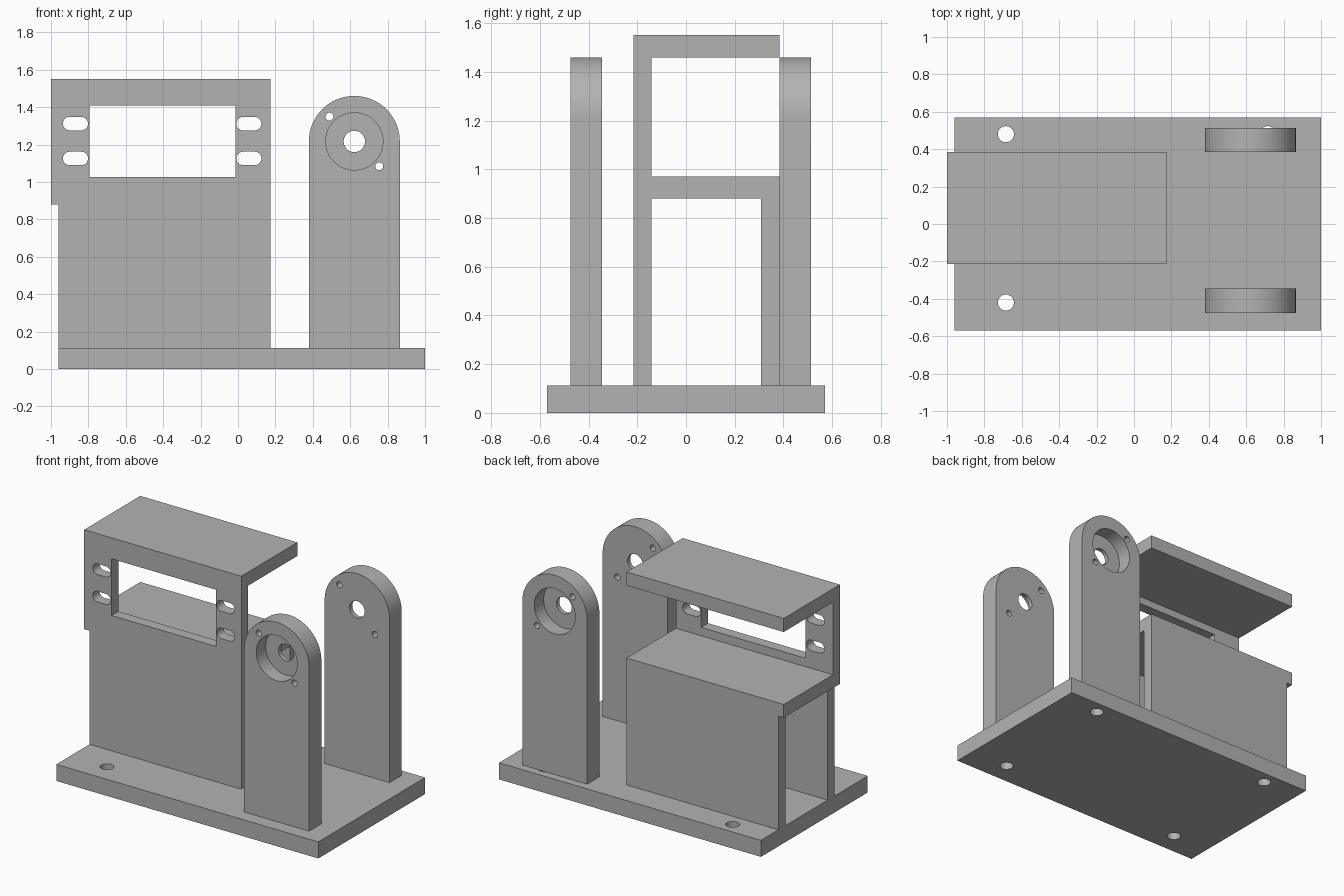
import bpy, bmesh
from math import pi, cos, sin, radians
from mathutils import Matrix, Vector

cube = bpy.data.objects.get("Cube")
if cube:
    bpy.data.objects.remove(cube, do_unlink=True)

grey = bpy.data.materials.new("plain grey")
grey.use_nodes = True
COLOUR = (0.45, 0.45, 0.45, 1)
grey.diffuse_color = COLOUR
grey.node_tree.nodes["Principled BSDF"].inputs["Base Color"].default_value = COLOUR


def arc(cx, cy, r, start, end, n):
    """Points along an arc, angles in degrees."""
    step = (end - start) / n
    return [(cx + r * cos(radians(start + i * step)),
             cy + r * sin(radians(start + i * step))) for i in range(n + 1)]


def circle(cx, cy, r, n=48):
    return arc(cx, cy, r, 0, 360, n)[:-1]


def rect(a0, a1, b0, b1):
    return [(a0, b0), (a1, b0), (a1, b1), (a0, b1)]


def prism(name, points, lo, hi, axis):
    """Extrude a 2D profile from lo to hi along axis x (y,z), y (x,z) or z (x,y)."""
    place = {"x": lambda a, b: Vector((lo, a, b)),
             "y": lambda a, b: Vector((a, lo, b)),
             "z": lambda a, b: Vector((a, b, lo))}[axis]
    move = Vector([(hi - lo) * (axis == k) for k in "xyz"])
    bm = bmesh.new()
    face = bm.faces.new([bm.verts.new(place(a, b)) for a, b in points])
    top = bmesh.ops.extrude_face_region(bm, geom=[face])
    verts = [g for g in top["geom"] if isinstance(g, bmesh.types.BMVert)]
    bmesh.ops.translate(bm, verts=verts, vec=move)
    bmesh.ops.recalc_face_normals(bm, faces=bm.faces)
    mesh = bpy.data.meshes.new(name)
    bm.to_mesh(mesh)
    bm.free()
    mesh.materials.append(grey)
    obj = bpy.data.objects.new(name, mesh)
    bpy.context.collection.objects.link(obj)
    return obj


def activate(obj):
    bpy.ops.object.select_all(action="DESELECT")
    obj.select_set(True)
    bpy.context.view_layer.objects.active = obj


def cut(obj, points, lo, hi, axis):
    """Subtract an extruded profile from obj."""
    cutter = prism("cutter", points, lo, hi, axis)
    cutter.hide_render = True
    activate(obj)
    mod = obj.modifiers.new("cut", "BOOLEAN")
    mod.operation = "DIFFERENCE"
    mod.solver = "EXACT"
    mod.object = cutter
    bpy.ops.object.modifier_apply(modifier=mod.name)
    bpy.data.objects.remove(cutter, do_unlink=True)


def smooth(obj):
    activate(obj)
    bpy.ops.object.shade_smooth_by_angle(angle=radians(30))


# Base plate with four screw holes
BASE_TOP = 0.112
base = prism("base_plate", rect(-0.96, 1, -0.57, 0.57), 0, BASE_TOP, "z")
for x in (-0.685, 0.715):
    for y in (-0.42, 0.48):
        cut(base, circle(x, y, 0.043), -0.1, 0.2, "z")
smooth(base)

# Bracket: front wall, top plate and shelf as one profile
LEFT, STEP, RIGHT = -1, -0.96, 0.175
FRONT, INNER, BACK = -0.215, -0.142, 0.384
bracket = prism("bracket", [
    (FRONT, BASE_TOP), (INNER, BASE_TOP), (INNER, 0.88), (0.308, 0.88),
    (0.308, BASE_TOP), (BACK, BASE_TOP), (BACK, 0.97), (INNER, 0.97),
    (INNER, 1.46), (BACK, 1.46), (BACK, 1.552), (FRONT, 1.552)], LEFT, RIGHT, "x")

# Step below the shelf, window and mounting slots
cut(bracket, rect(LEFT - 0.1, STEP, 0, 0.88), -1, 1, "y")
cut(bracket, rect(-0.794, -0.014, 1.027, 1.41), -0.3, -0.1, "y")
R = 0.036
for x in (-0.869, 0.058):
    for z in (1.126, 1.312):
        slot = arc(x + 0.031, z, R, -90, 90, 16) + arc(x - 0.031, z, R, 90, 270, 16)
        cut(bracket, slot, -0.3, -0.1, "y")
smooth(bracket)

# Rounded uprights, each with a bearing recess on its outer face
CX, CZ, RADIUS = 0.622, 1.217, 0.243
outline = arc(CX, CZ, RADIUS, 0, 180, 48) + [(CX - RADIUS, BASE_TOP), (CX + RADIUS, BASE_TOP)]
DEPTH = 0.1
for name, y0, y1, r0, r1 in (
        ("front_upright", -0.475, -0.345, -0.6, -0.475 + DEPTH),
        ("back_upright", 0.384, 0.514, 0.514 - DEPTH, 0.6)):
    upright = prism(name, outline, y0, y1, "y")
    cut(upright, circle(CX, CZ, 0.153, 64), r0, r1, "y")
    cut(upright, circle(CX, CZ, 0.057), y0 - 0.1, y1 + 0.1, "y")
    for side in (-1, 1):
        cut(upright, circle(CX + side * 0.133, CZ - side * 0.133, 0.021, 24),
            y0 - 0.1, y1 + 0.1, "y")
    smooth(upright)
